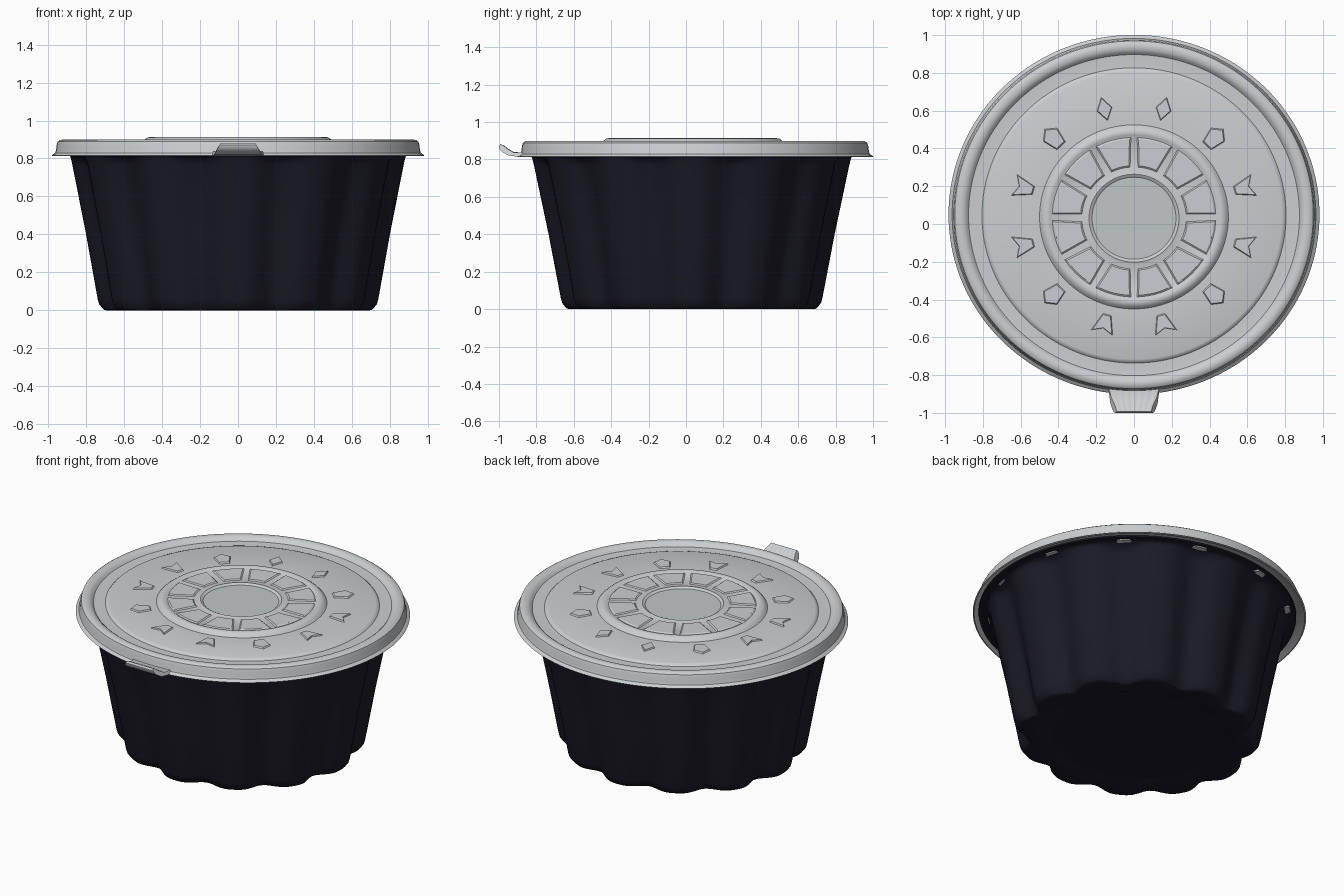
import bpy, bmesh
from math import sin, cos, pi, radians

cube = bpy.data.objects.get("Cube")
if cube:
    bpy.data.objects.remove(cube)


def material(name, rgb):
    m = bpy.data.materials.new(name)
    m.use_nodes = True
    m.diffuse_color = (*rgb, 1)
    bsdf = m.node_tree.nodes["Principled BSDF"]
    bsdf.inputs["Base Color"].default_value = (*rgb, 1)
    bsdf.inputs["Roughness"].default_value = 0.6
    return m


GREY = material("lid grey", (0.6, 0.62, 0.635))
DISC = material("centre disc grey", (0.53, 0.57, 0.575))
BLACK = material("bowl black", (0.0105, 0.0105, 0.019))
FLUTES = 12
MIDS = [radians(15 + 30 * k) for k in range(FLUTES)]


def finish(name, bm, mats, angle=35):
    bmesh.ops.recalc_face_normals(bm, faces=bm.faces)
    me = bpy.data.meshes.new(name)
    bm.to_mesh(me)
    bm.free()
    for m in mats:
        me.materials.append(m)
    ob = bpy.data.objects.new(name, me)
    bpy.context.collection.objects.link(ob)
    bpy.ops.object.select_all(action='DESELECT')
    bpy.context.view_layer.objects.active = ob
    ob.select_set(True)
    bpy.ops.object.shade_smooth_by_angle(angle=radians(angle))


def skin(bm, rings):
    """Join closed rings of points and cap both ends."""
    rings = [[bm.verts.new(p) for p in ring] for ring in rings]
    n = len(rings[0])
    for a, b in zip(rings, rings[1:]):
        for i in range(n):
            j = (i + 1) % n
            bm.faces.new((a[i], a[j], b[j], b[i]))
    return bm.faces.new(rings[0]), bm.faces.new(rings[-1])


def circle(n):
    return [2 * pi * i / n for i in range(n)]


# The lid is slightly oval and its rings drift back as they widen
def lid_point(r, a, z):
    return (r * cos(a), 0.025 + 0.025 * r + r * (0.98 - 0.011 * r) * sin(a), z)


# Fluted bowl: radius, height, flute depth; the flutes run out into a lip under the lid
bowl_profile = [(0.50, 0.012, 0), (0.53, 0.010, 0), (0.56, 0.002, 0.01), (0.69, 0.0, 0.06),
                (0.706, 0.003, 0.063), (0.715, 0.012, 0.065), (0.732, 0.034, 0.065),
                (0.739, 0.06, 0.062), (0.80, 0.40, 0.055), (0.872, 0.765, 0.048),
                (0.878, 0.792, 0.042), (0.882, 0.808, 0.022), (0.888, 0.817, 0.008),
                (0.90, 0.821, 0), (0.935, 0.821, 0), (0.937, 0.829, 0)]


def bowl_point(r, z, depth, a):
    r -= depth * ((1 - cos(FLUTES * a)) / 2) ** 1.6
    return (r * cos(a), 0.03 + r * (0.945 + 0.027 * z) * sin(a), z)


bm = bmesh.new()
skin(bm, [[bowl_point(*row, a) for a in circle(FLUTES * 20)] for row in bowl_profile])
finish("fluted_bowl", bm, [BLACK], 40)

# Lid: skirt, rim, channel, flat panel, raised ring and centre disc
lid_profile = [(0.78, 0.845), (0.90, 0.84), (0.942, 0.829), (0.965, 0.816), (0.974, 0.812),
               (0.982, 0.815), (0.977, 0.82),
               (0.963, 0.829), (0.958, 0.845), (0.955, 0.872), (0.949, 0.889), (0.936, 0.898),
               (0.918, 0.90), (0.9, 0.897), (0.888, 0.889), (0.876, 0.876), (0.865, 0.875),
               (0.805, 0.875), (0.795, 0.885), (0.783, 0.889), (0.5, 0.889), (0.488, 0.902),
               (0.475, 0.911), (0.46, 0.914), (0.445, 0.911), (0.435, 0.905), (0.25, 0.905),
               (0.238, 0.909), (0.23, 0.905), (0.222, 0.899)]
bm = bmesh.new()
under, disc = skin(bm, [[lid_point(r, a, z) for a in circle(144)] for r, z in lid_profile])
disc.material_index = 1
finish("lid", bm, [GREY, DISC])


def plate(bm, pts, z0, z1):
    """Low embossed shape with sloping sides; pts are (radius, angle)."""
    base = [lid_point(r, a, z0) for r, a in pts]
    cx = sum(p[0] for p in base) / len(base)
    cy = sum(p[1] for p in base) / len(base)
    skin(bm, [base, [(cx + (x - cx) * 0.88, cy + (y - cy) * 0.88, z1) for x, y, z in base]])


# Wedge panels inside the raised ring
bm = bmesh.new()
for mid in MIDS:
    outer = [(0.435, mid + radians(t)) for t in (-13, -6, 0, 6, 13)]
    inner = [(0.275, mid + radians(t)) for t in (11, 5, 0, -5, -11)]
    plate(bm, outer + inner, 0.904, 0.911)
finish("wedge_panels", bm, [GREY], 20)

# Embossed marks around the panel: offsets (radial, sideways)
kite = [(-0.065, 0), (0.0, -0.042), (0.065, 0), (0.0, 0.042)]
shield = [(-0.06, -0.035), (-0.06, 0.035), (0.025, 0.05), (0.065, 0), (0.025, -0.05)]
arrow = [(-0.055, -0.025), (-0.055, 0.025), (0.055, 0.055), (0.025, 0), (0.055, -0.055)]
bm = bmesh.new()
for k, mid in enumerate(MIDS):
    shape = shield if k % 3 == 1 else kite if k in (2, 3) else arrow
    plate(bm, [(0.605 + dr, mid + side / 0.605) for dr, side in shape], 0.888, 0.897)
finish("panel_marks", bm, [GREY], 20)

# Lid patches that show below the bowl lip at the head of each flute
bm = bmesh.new()
for mid in MIDS:
    plate(bm, [(0.865, mid - 0.06), (0.895, mid - 0.04), (0.895, mid + 0.04),
               (0.865, mid + 0.06), (0.855, mid)], 0.823, 0.815)
finish("flute_patches", bm, [GREY], 20)

# Pull tab curling up at the front: y, z, half width around its section
tab_section = [(-0.86, 0.818, 0.14), (-0.91, 0.816, 0.13), (-0.95, 0.822, 0.125),
               (-0.98, 0.838, 0.115), (-0.997, 0.855, 0.106), (-1.0, 0.87, 0.098),
               (-0.993, 0.882, 0.092), (-0.975, 0.874, 0.095), (-0.95, 0.855, 0.105),
               (-0.92, 0.838, 0.12), (-0.86, 0.836, 0.135)]
ridged = range(7, 10)
bm = bmesh.new()
rows = []
for i in range(31):
    u = i / 15 - 1
    rows.append([(u * w, y, z + 0.002 * cos(7 * pi * u) * (k in ridged))
                 for k, (y, z, w) in enumerate(tab_section)])
skin(bm, rows)
finish("pull_tab", bm, [GREY], 40)
